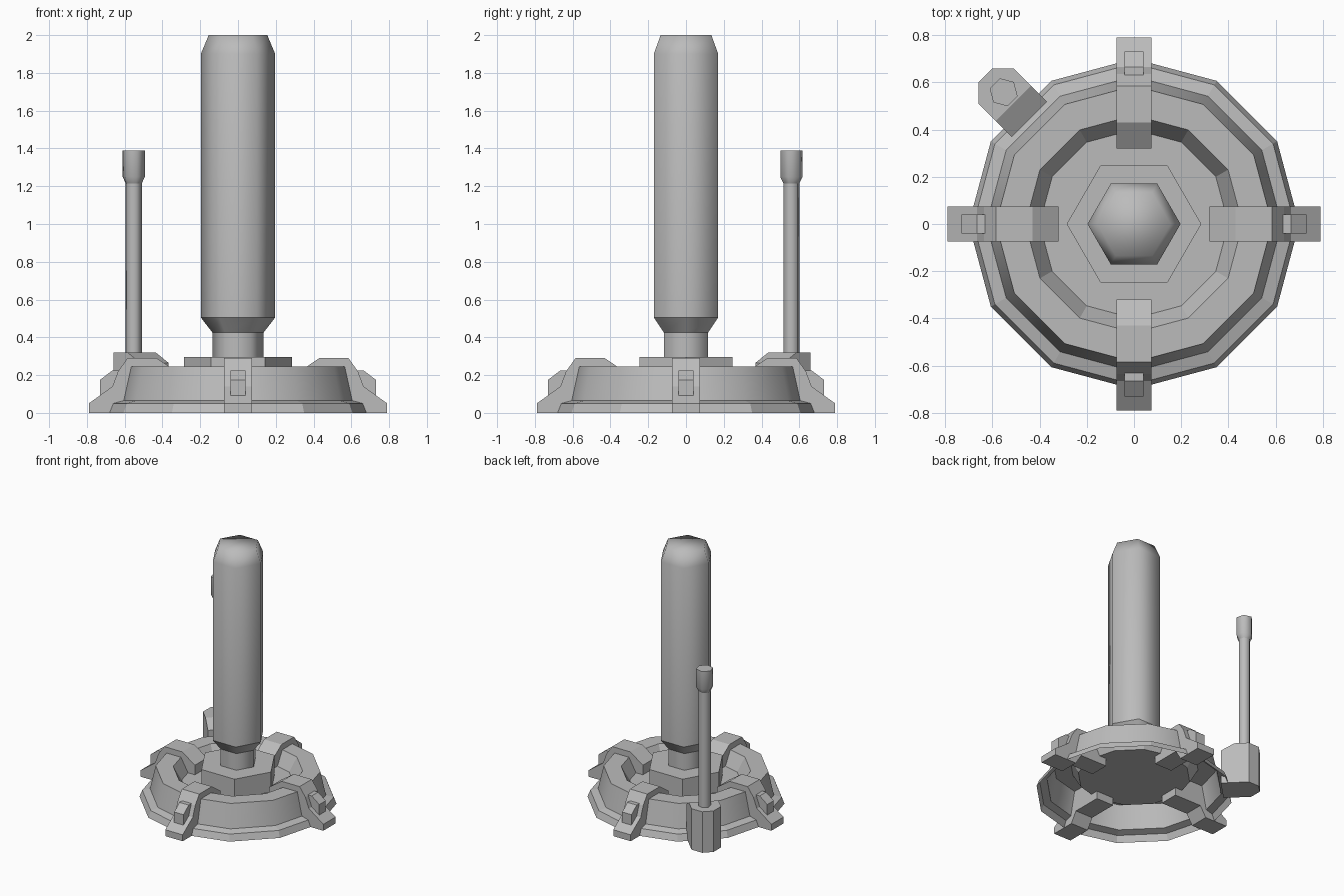
import bpy, bmesh, math
from mathutils import Matrix, Vector

if "Cube" in bpy.data.objects:
    bpy.data.objects.remove(bpy.data.objects["Cube"], do_unlink=True)

grey = bpy.data.materials.new("plain_grey")
grey.use_nodes = True
grey.diffuse_color = (0.5, 0.5, 0.5, 1)
grey.node_tree.nodes["Principled BSDF"].inputs["Base Color"].default_value = (0.5, 0.5, 0.5, 1)


def finish(name, bm, smooth=False):
    """Turn a bmesh into a named grey object."""
    mesh = bpy.data.meshes.new(name)
    for face in bm.faces:
        face.smooth = smooth
    bm.to_mesh(mesh)
    bm.free()
    mesh.materials.append(grey)
    obj = bpy.data.objects.new(name, mesh)
    bpy.context.collection.objects.link(obj)
    return obj


def lathe(name, profile, sides, centre=(0, 0), turn=0, cap_start=False, cap_end=False, smooth=False):
    """Revolve (radius, z) points, listed from the bottom of the outside onward."""
    bm = bmesh.new()
    rings = []
    for r, z in profile:
        angles = [turn + 2 * math.pi * i / sides for i in range(sides)]
        rings.append([bm.verts.new((centre[0] + r * math.cos(a), centre[1] + r * math.sin(a), z))
                      for a in angles])
    for low, high in zip(rings, rings[1:]):
        for i in range(sides):
            j = (i + 1) % sides
            bm.faces.new((low[i], low[j], high[j], high[i]))
    if cap_start:
        bm.faces.new(rings[0][::-1])
    if cap_end:
        bm.faces.new(rings[-1])
    return finish(name, bm, smooth)


def extrude(name, outline, offset, matrix):
    """Extrude a closed outline into a solid and place it."""
    bm = bmesh.new()
    face = bm.faces.new([bm.verts.new(p) for p in outline])
    new = bmesh.ops.extrude_face_region(bm, geom=[face])["geom"]
    bmesh.ops.translate(bm, vec=Vector(offset), verts=[v for v in new if isinstance(v, bmesh.types.BMVert)])
    bmesh.ops.recalc_face_normals(bm, faces=bm.faces)
    bm.transform(matrix)
    return finish(name, bm)


# Hollow twelve-sided base, open underneath
lathe("base_skirt", [(0.70, 0), (0.68, 0.05), (0.625, 0.065)], 12)
lathe("base_outer_wall", [(0.625, 0.065), (0.585, 0.245)], 12, smooth=True)
lathe("base_dish", [(0.585, 0.245), (0.46, 0.245), (0.40, 0.14)], 12, cap_end=True)

# Central pedestal and column
lathe("pedestal", [(0.285, 0.14), (0.285, 0.295)], 6, cap_end=True)
lathe("column_neck", [(0.135, 0.295), (0.135, 0.425)], 6, smooth=True)
lathe("column_taper", [(0.135, 0.425), (0.197, 0.505)], 6, smooth=True)
lathe("column_shaft", [(0.197, 0.505), (0.197, 1.9), (0.155, 2.0)], 6, cap_end=True, smooth=True)

# Four clamping feet, each with a small latch block
foot = [(0.79, 0), (0.79, 0.05), (0.665, 0.14), (0.635, 0.22), (0.585, 0.29),
        (0.43, 0.29), (0.32, 0.215), (0.32, 0.08), (0.55, 0.08), (0.60, 0)]
latch = [(0.73, 0.08), (0.73, 0.175), (0.665, 0.225), (0.605, 0.225), (0.605, 0.08)]
for i, side in enumerate(("left", "back", "right", "front")):
    spin = Matrix.Rotation(i * math.pi / 2, 4, "Z")
    for part, outline, half in (("foot", foot, 0.075), ("latch", latch, 0.04)):
        extrude(f"{side}_{part}", [(r, -half, z) for r, z in outline], (0, 2 * half, 0), spin)

# Antenna box on the back right: clipped outer corners, sloped inner top edge
place = Matrix.Rotation(math.radians(135), 4, "Z")
plan = [(0.722, -0.106), (0.825, -0.106), (0.89, -0.04), (0.89, 0.04), (0.825, 0.106), (0.722, 0.106)]
extrude("antenna_box", [(x, y, 0) for x, y in plan], (0, 0, 0.32), place)
wedge = [(0.722, 0), (0.722, 0.32), (0.626, 0.265), (0.626, 0)]
extrude("antenna_box_wedge", [(r, -0.106, z) for r, z in wedge], (0, 0.212, 0), place)

# Antenna mast and head
spot, turn = (-0.552, 0.558), math.radians(45)
lathe("antenna_mast", [(0.044, 0.32), (0.044, 1.215)], 6, spot, turn, smooth=True)
lathe("antenna_head", [(0.044, 1.215), (0.061, 1.25), (0.061, 1.39)], 6, spot, turn, smooth=True)
lathe("antenna_cap", [(0.061, 1.39), (0.05, 1.39)], 6, spot, turn, cap_end=True)
